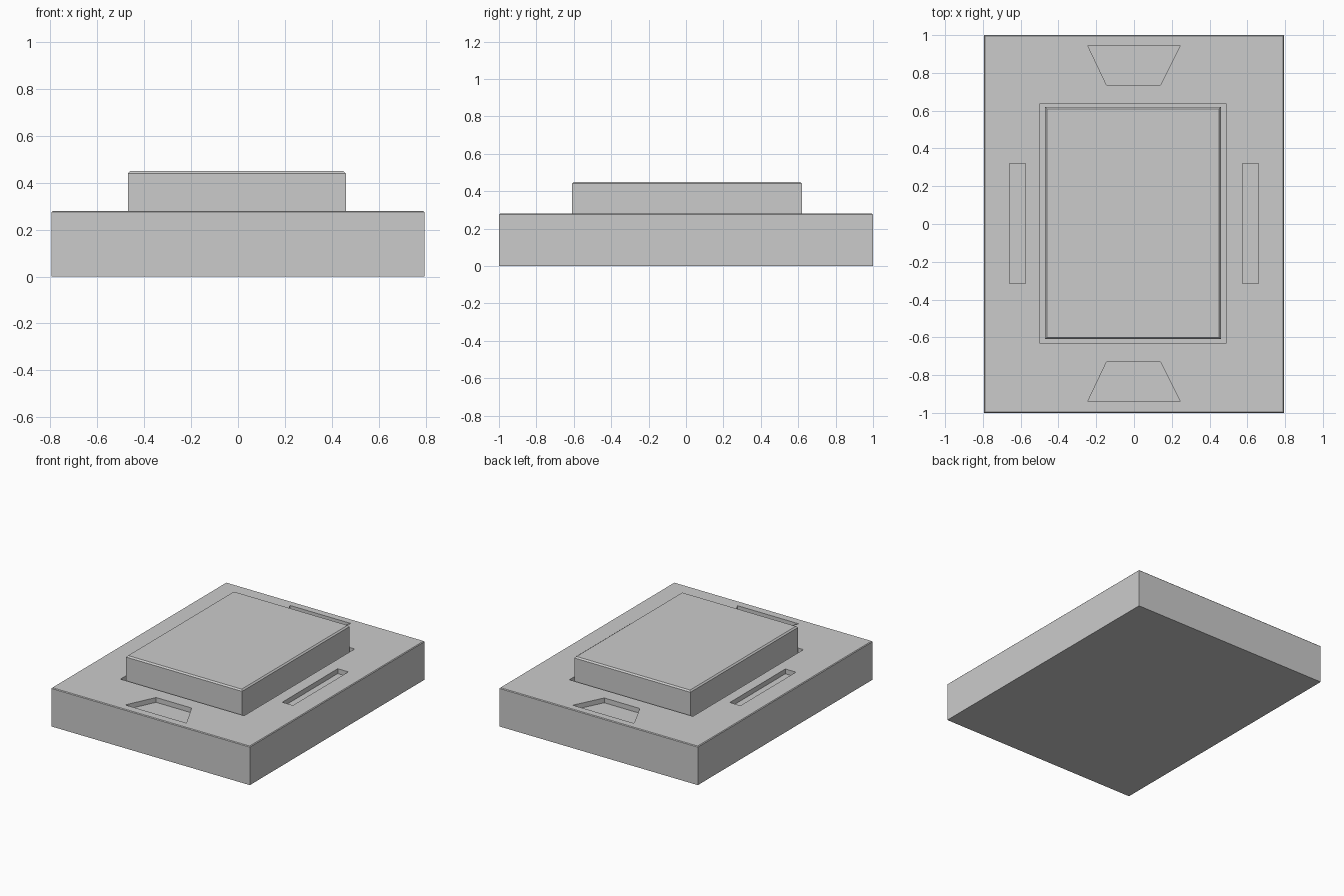
import bpy, bmesh

if "Cube" in bpy.data.objects:
    bpy.data.objects.remove(bpy.data.objects["Cube"])

SLAB_TOP = 0.28
PAD_TOP = 0.45


def loft(name, layers):
    """Closed solid from a stack of (outline points, z), outlines counter-clockwise."""
    bm = bmesh.new()
    rings = [[bm.verts.new((x, y, z)) for x, y in pts] for pts, z in layers]
    bm.faces.new(rings[0][::-1])
    bm.faces.new(rings[-1])
    n = len(rings[0])
    for low, high in zip(rings, rings[1:]):
        for i in range(n):
            j = (i + 1) % n
            bm.faces.new((low[i], low[j], high[j], high[i]))
    bmesh.ops.recalc_face_normals(bm, faces=bm.faces)
    mesh = bpy.data.meshes.new(name)
    bm.to_mesh(mesh)
    bm.free()
    obj = bpy.data.objects.new(name, mesh)
    bpy.context.collection.objects.link(obj)
    return obj


def rect(x0, x1, y0, y1, inset=0.0):
    x0, x1, y0, y1 = x0 + inset, x1 - inset, y0 + inset, y1 - inset
    return [(x0, y0), (x1, y0), (x1, y1), (x0, y1)]


def cut(target, name, pts, depth):
    cutter = loft(name, [(pts, SLAB_TOP - depth), (pts, SLAB_TOP + 0.1)])
    cutter.hide_render = True
    cutter.display_type = 'WIRE'
    mod = target.modifiers.new(name, 'BOOLEAN')
    mod.operation = 'DIFFERENCE'
    mod.solver = 'EXACT'
    mod.object = cutter


# Base slab with a fine chamfer around the top
slab_size = (-0.795, 0.795, -1.0, 1.0)
slab = loft("base_slab", [
    (rect(*slab_size), 0.0),
    (rect(*slab_size), SLAB_TOP - 0.005),
    (rect(*slab_size, inset=0.005), SLAB_TOP),
])

# Well around the raised pad
WELL_DEPTH = 0.1
cut(slab, "pad_well_cutter", rect(-0.5, 0.49, -0.63, 0.635), WELL_DEPTH)

# Long side slots
cut(slab, "left_slot_cutter", rect(-0.66, -0.575, -0.315, 0.32), 0.035)
cut(slab, "right_slot_cutter", rect(0.575, 0.66, -0.315, 0.32), 0.035)

# Trapezoid pockets, wide side outwards
cut(slab, "front_pocket_cutter",
    [(-0.245, -0.94), (0.245, -0.94), (0.14, -0.73), (-0.145, -0.73)], 0.035)
cut(slab, "back_pocket_cutter",
    [(-0.145, 0.735), (0.14, 0.735), (0.245, 0.945), (-0.245, 0.945)], 0.035)

# Raised pad standing in the well, chamfered at the top
pad_size = (-0.47, 0.46, -0.61, 0.62)
loft("raised_pad", [
    (rect(*pad_size), SLAB_TOP - WELL_DEPTH),
    (rect(*pad_size), PAD_TOP - 0.01),
    (rect(*pad_size, inset=0.01), PAD_TOP),
])
